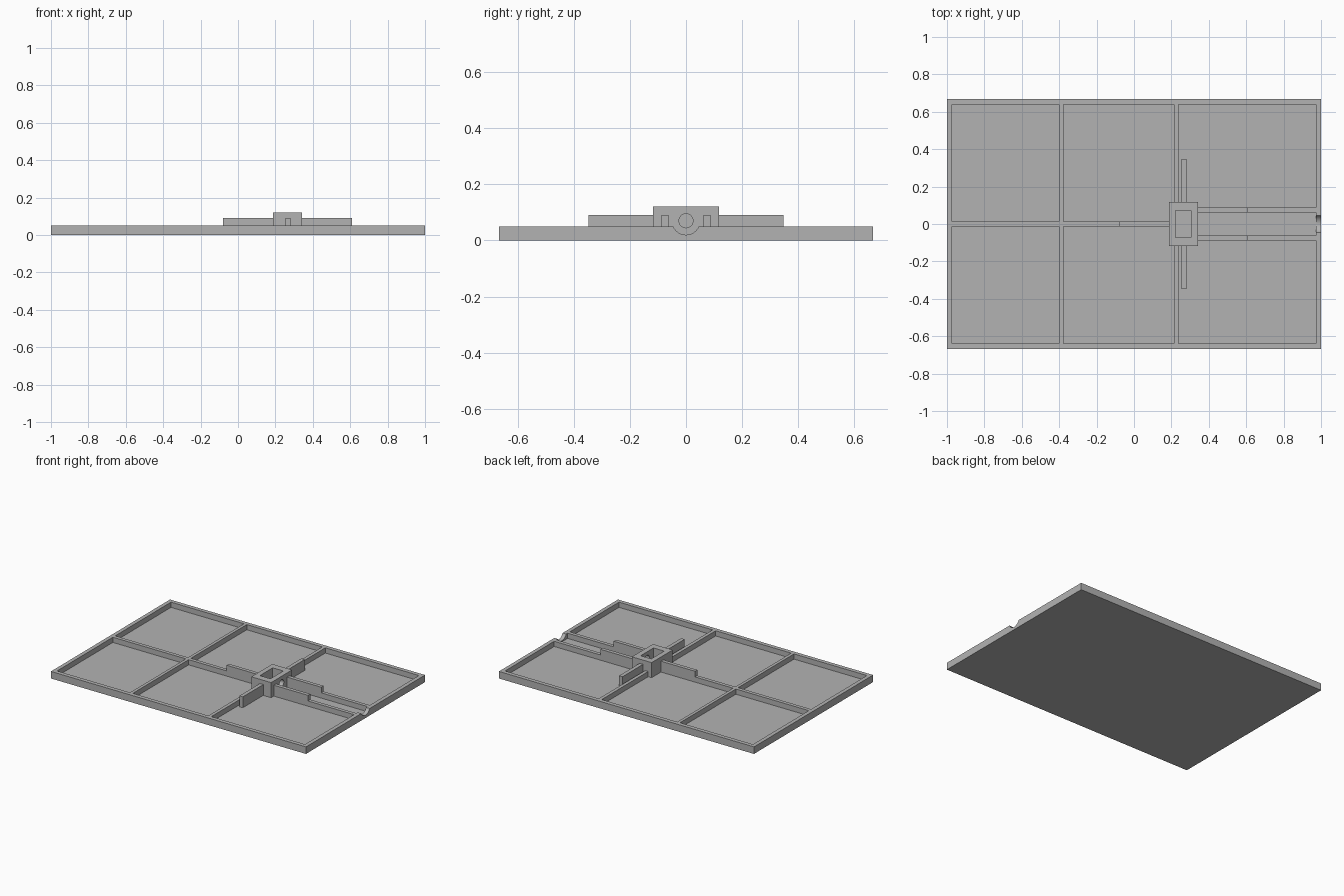
import bpy
import bmesh
import math
from mathutils import Matrix

if "Cube" in bpy.data.objects:
    bpy.data.objects.remove(bpy.data.objects["Cube"], do_unlink=True)

grey = bpy.data.materials.new("plain grey")
grey.use_nodes = True
grey.diffuse_color = (0.45, 0.45, 0.45, 1)
grey.node_tree.nodes["Principled BSDF"].inputs["Base Color"].default_value = grey.diffuse_color

FLOOR, RIM, ARM_TOP, BLOCK_TOP = 0.013, 0.05, 0.09, 0.12
AXLE_Z = 0.07


def make_object(name, bm):
    mesh = bpy.data.meshes.new(name)
    bm.to_mesh(mesh)
    bm.free()
    mesh.materials.append(grey)
    obj = bpy.data.objects.new(name, mesh)
    bpy.context.collection.objects.link(obj)
    return obj


def boxes(name, spans):
    """One object from boxes given as ((x0, x1), (y0, y1), (z0, z1))."""
    bm = bmesh.new()
    for span in spans:
        size = [b - a for a, b in span]
        centre = [(a + b) / 2 for a, b in span]
        bmesh.ops.create_cube(bm, size=1, matrix=Matrix.Translation(centre) @ Matrix.Diagonal((*size, 1)))
    return make_object(name, bm)


def rod(name, x0, x1, radius):
    bm = bmesh.new()
    place = Matrix.Translation(((x0 + x1) / 2, 0, AXLE_Z)) @ Matrix.Rotation(math.pi / 2, 4, "Y")
    bmesh.ops.create_cone(bm, cap_ends=True, segments=48, radius1=radius, radius2=radius,
                          depth=x1 - x0, matrix=place)
    return make_object(name, bm)


def cut(target, cutter):
    cutter.hide_render = True
    mod = target.modifiers.new("cut", "BOOLEAN")
    mod.operation = "DIFFERENCE"
    mod.solver = "EXACT"
    mod.object = cutter
    bpy.context.view_layer.objects.active = target
    bpy.ops.object.modifier_apply(modifier=mod.name)
    bpy.data.objects.remove(cutter, do_unlink=True)


def mirrored(span):
    x, (a, b), z = span
    return [span, (x, (-b, -a), z)]


# Tray: a slab with recessed cells that leave a rim and low ribs
tray = boxes("tray", [((-1, 1), (-0.667, 0.667), (0, RIM))])
depth = (FLOOR, 0.2)
cells = [((0.238, 0.972), (-0.062, 0.062), depth)]
for x, y in [((-0.972, -0.4), (0.013, 0.638)),
             ((-0.378, 0.214), (0.013, 0.638)),
             ((0.238, 0.972), (0.088, 0.638))]:
    cells += mirrored((x, y, depth))
cut(tray, boxes("cell_cutter", cells))
cut(tray, rod("notch_cutter", 0.9, 1.1, 0.05))

# Hollow socket with a round hole towards the channel
pocket = ((0.222, 0.305), (-0.072, 0.072), depth)
cut(tray, boxes("tray_pocket_cutter", [pocket]))
socket = boxes("socket_block", [((0.187, 0.342), (-0.118, 0.118), (FLOOR, BLOCK_TOP))])
cut(socket, boxes("pocket_cutter", [((pocket[0]), (pocket[1]), (0, 0.2))]))
cut(socket, rod("hole_cutter", 0.26, 0.4, 0.025))

# Raised arms around the socket
boxes("cross_arms", mirrored(((0.254, 0.281), (0.118, 0.347), (FLOOR, ARM_TOP))))
boxes("channel_rails", mirrored(((0.342, 0.61), (0.062, 0.088), (RIM, ARM_TOP))))
boxes("centre_arm", [((-0.08, 0.187), (-0.013, 0.013), (RIM, ARM_TOP))])

# Smooth only the round cuts
for obj in (tray, socket):
    bpy.ops.object.select_all(action="DESELECT")
    obj.select_set(True)
    bpy.context.view_layer.objects.active = obj
    bpy.ops.object.shade_smooth_by_angle(angle=math.radians(30))
